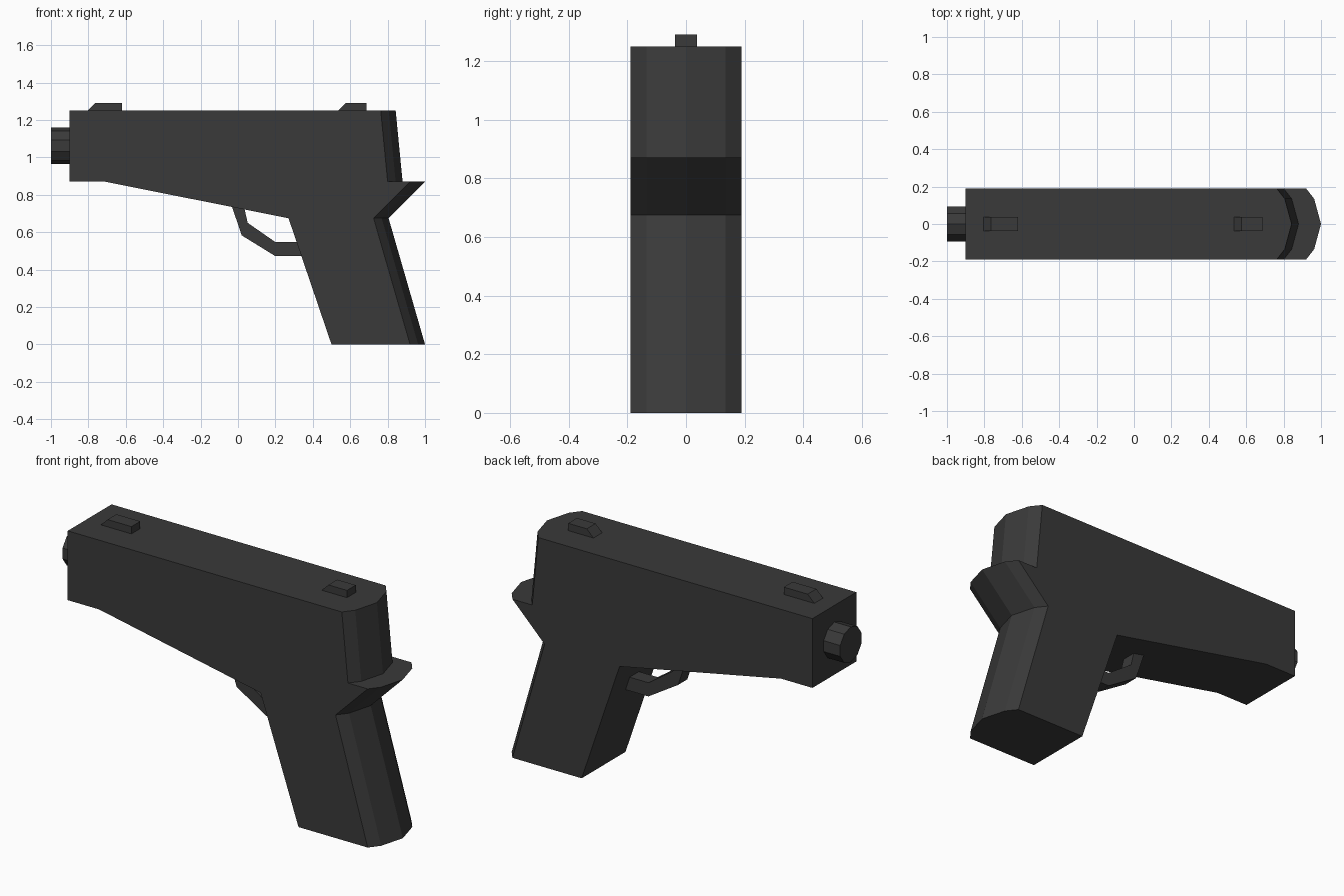
import bpy, bmesh, math
from mathutils import Matrix

if "Cube" in bpy.data.objects:
    bpy.data.objects.remove(bpy.data.objects["Cube"])

gunmetal = bpy.data.materials.new("dark gunmetal")
gunmetal.diffuse_color = (0.042, 0.042, 0.042, 1)
gunmetal.use_nodes = True
gunmetal.node_tree.nodes["Principled BSDF"].inputs["Base Color"].default_value = gunmetal.diffuse_color


def finish(bm, name):
    bmesh.ops.recalc_face_normals(bm, faces=bm.faces)
    mesh = bpy.data.meshes.new(name)
    bm.to_mesh(mesh)
    bm.free()
    mesh.materials.append(gunmetal)
    obj = bpy.data.objects.new(name, mesh)
    bpy.context.collection.objects.link(obj)
    return obj


def loft(name, sections):
    """Bridge (y, xz-profile) sections with equal point counts and cap the ends."""
    bm = bmesh.new()
    rings = [[bm.verts.new((x, y, z)) for x, z in prof] for y, prof in sections]
    n = len(rings[0])
    for a, b in zip(rings, rings[1:]):
        for i in range(n):
            j = (i + 1) % n
            bm.faces.new((a[i], a[j], b[j], b[i]))
    bm.faces.new(rings[0])
    bm.faces.new(rings[-1])
    return finish(bm, name)


def plate(name, prof, half):
    return loft(name, [(-half, prof), (half, prof)])


# Body with grip: fixed front outline, rear outline pulled in toward the sides
front = [(-0.9, 1.25), (-0.9, 0.87), (-0.71, 0.87), (0.27, 0.675), (0.5, 0)]
rear = [(1.0, 0), (0.805, 0.675), (1.0, 0.87), (0.88, 0.87), (0.843, 1.25)]
steps = [(-0.19, 0.08), (-0.135, 0.037), (0, 0), (0.135, 0.037), (0.19, 0.08)]
loft("body_and_grip",
     [(y, front + [(x - d, z) for x, z in rear]) for y, d in steps])

# Trigger guard, ends buried in the body and grip
plate("trigger_guard",
      [(-0.035, 0.745), (0.02, 0.583), (0.2, 0.472), (0.36, 0.472),
       (0.36, 0.547), (0.2, 0.547), (0.052, 0.65), (0.03, 0.745)], 0.04)

# Front and rear sights
for name, x0, x1 in (("front_sight", -0.805, -0.62), ("rear_sight", 0.535, 0.688)):
    plate(name, [(x0, 1.25), (x0 + 0.04, 1.29), (x1, 1.29), (x1, 1.25)], 0.038)

# Ten-sided muzzle
bm = bmesh.new()
bmesh.ops.create_cone(bm, cap_ends=True, segments=10, radius1=0.097, radius2=0.097,
                      depth=0.12,
                      matrix=Matrix.Translation((-0.94, 0, 1.062))
                      @ Matrix.Rotation(math.pi / 2, 4, 'Y')
                      @ Matrix.Rotation(math.pi / 2, 4, 'Z'))
# put a corner at the top
top = max(bm.verts, key=lambda v: v.co.z).co
turn = math.atan2(top.y, top.z - 1.062)
bmesh.ops.rotate(bm, verts=bm.verts, cent=(0, 0, 1.062),
                 matrix=Matrix.Rotation(turn, 3, 'X'))
finish(bm, "muzzle")
